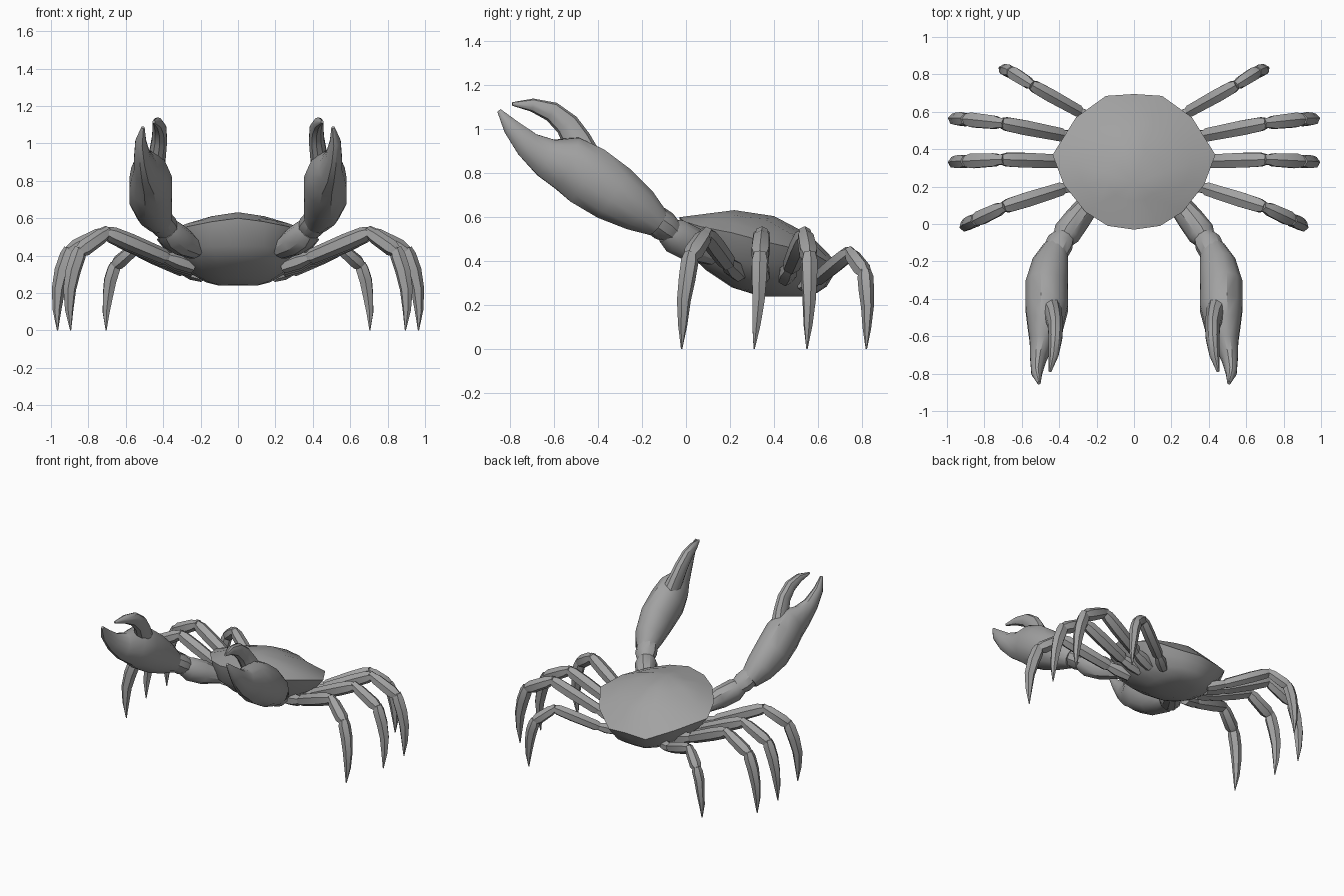
import bpy, bmesh, math
from mathutils import Vector

shell = bpy.data.materials.new("shell_grey")
shell.diffuse_color = (0.36, 0.36, 0.36, 1)


def finish(bm, name, angle, mirror=True):
    """Turn a bmesh into a shaded object, mirrored to the other side if asked."""
    bmesh.ops.recalc_face_normals(bm, faces=bm.faces)
    me = bpy.data.meshes.new(name)
    bm.to_mesh(me)
    bm.free()
    me.materials.append(shell)
    ob = bpy.data.objects.new(name, me)
    bpy.context.collection.objects.link(ob)
    if mirror:
        ob.modifiers.new("mirror", 'MIRROR')
    bpy.ops.object.select_all(action='DESELECT')
    ob.select_set(True)
    bpy.context.view_layer.objects.active = ob
    bpy.ops.object.shade_smooth_by_angle(angle=math.radians(angle))
    return ob


def bridge(bm, a, b):
    n = len(a)
    for i in range(n):
        bm.faces.new((a[i], a[(i + 1) % n], b[(i + 1) % n], b[i]))


def tube(bm, sections, ref, sides):
    """Loft ellipses: each section is (centre, radius along ref, radius across)."""
    pts = [Vector(s[0]) for s in sections]
    rings = []
    for k, (c, ru, rv) in enumerate(sections):
        t = (pts[min(k + 1, len(pts) - 1)] - pts[max(k - 1, 0)]).normalized()
        u = (ref - t * ref.dot(t)).normalized()
        v = t.cross(u)
        ring = []
        for i in range(sides):
            a = 2 * math.pi * (i + 0.5) / sides
            ring.append(bm.verts.new(pts[k] + u * ru * math.cos(a) + v * rv * math.sin(a)))
        if rings:
            bridge(bm, rings[-1], ring)
        rings.append(ring)
    bm.faces.new(rings[0])
    bm.faces.new(rings[-1])


def lerp(table, t):
    for (a, fa), (b, fb) in zip(table, table[1:]):
        if t <= b:
            return fa + (fb - fa) * max(0, (t - a) / (b - a))
    return table[-1][1]


# Carapace: height falls off along y and towards the sides
def top_z(x, y):
    return (lerp([(-0.03, 0.6), (0.22, 0.632), (0.4, 0.605), (0.59, 0.505), (0.695, 0.385)], y)
            - lerp([(0, 0), (0.2, 0.03), (0.37, 0.1), (0.44, 0.125)], abs(x)))


def full_ring(half):
    """Mirror a half outline running from the front centre to the back centre."""
    return half + [(-x, *r) for x, *r in half[-2:0:-1]]


rim = [(0, -0.03), (0.14, -0.01), (0.26, 0.065), (0.375, 0.21),
       (0.435, 0.37), (0.31, 0.57), (0.15, 0.685), (0, 0.695)]
layers = [[(x * f, 0.22 + (y - 0.22) * f, top_z(x * f, 0.22 + (y - 0.22) * f)) for x, y in rim]
          for f in (0.38, 0.72, 1)]
# Belly rings, shrinking down to the rounded underside
layers.append([(0, -0.005, 0.45), (0.14, 0.015, 0.45), (0.25, 0.09, 0.435), (0.335, 0.23, 0.41),
               (0.365, 0.38, 0.40), (0.275, 0.55, 0.37), (0.14, 0.66, 0.335), (0, 0.67, 0.335)])
layers.append([(0, 0.09, 0.36), (0.11, 0.11, 0.355), (0.2, 0.18, 0.335), (0.255, 0.29, 0.32),
               (0.265, 0.41, 0.31), (0.21, 0.54, 0.295), (0.11, 0.63, 0.285), (0, 0.64, 0.285)])
layers.append([(0, 0.21, 0.28), (0.07, 0.225, 0.277), (0.125, 0.27, 0.272), (0.165, 0.34, 0.262),
               (0.17, 0.43, 0.257), (0.14, 0.53, 0.255), (0.08, 0.59, 0.255), (0, 0.595, 0.255)])
layers.append([(0, 0.33, 0.243), (0.045, 0.335, 0.242), (0.08, 0.35, 0.24), (0.1, 0.39, 0.24),
               (0.105, 0.43, 0.24), (0.085, 0.49, 0.24), (0.05, 0.53, 0.24), (0, 0.54, 0.24)])
bm = bmesh.new()
rings = [[bm.verts.new(p) for p in full_ring(l)] for l in layers]
for a, b in zip(rings, rings[1:]):
    bridge(bm, a, b)
peak = bm.verts.new((0, 0.22, top_z(0, 0.22)))
for i in range(len(rings[0])):
    bm.faces.new((peak, rings[0][i], rings[0][(i + 1) % len(rings[0])]))
bm.faces.new(rings[-1])
finish(bm, "body", 40, mirror=False)

# Claws: arm, palm with fixed finger, movable finger
X = Vector((1, 0, 0))
bm = bmesh.new()
tube(bm, [((0.23, 0.12, 0.43), 0.06, 0.05), ((0.30, 0.03, 0.475), 0.07, 0.08),
          ((0.36, -0.05, 0.515), 0.075, 0.08), ((0.385, -0.09, 0.54), 0.055, 0.058)], X, 10)
tube(bm, [((0.37, -0.06, 0.53), 0.055, 0.055), ((0.395, -0.10, 0.56), 0.074, 0.07),
          ((0.42, -0.15, 0.595), 0.07, 0.068)], X, 10)
finish(bm, "claw_arm", 35)

bm = bmesh.new()
tube(bm, [((0.42, -0.13, 0.575), 0.068, 0.068), ((0.447, -0.215, 0.635), 0.1, 0.108),
          ((0.467, -0.33, 0.71), 0.117, 0.138), ((0.467, -0.45, 0.79), 0.117, 0.146),
          ((0.475, -0.54, 0.845), 0.1, 0.132), ((0.495, -0.635, 0.87), 0.066, 0.093),
          ((0.512, -0.72, 0.93), 0.045, 0.064), ((0.52, -0.795, 1.01), 0.03, 0.04),
          ((0.508, -0.85, 1.085), 0.009, 0.01)], X, 12)
finish(bm, "claw_palm", 35)

bm = bmesh.new()
tube(bm, [((0.445, -0.45, 0.87), 0.058, 0.065), ((0.43, -0.495, 0.945), 0.047, 0.066),
          ((0.42, -0.54, 1.02), 0.043, 0.056), ((0.42, -0.61, 1.08), 0.038, 0.046),
          ((0.43, -0.70, 1.11), 0.028, 0.03), ((0.45, -0.79, 1.115), 0.008, 0.008)], X, 10)
finish(bm, "claw_finger", 35)

# Walking legs: root, shoulder, knee, ankle, bow of the last segment, tip
legs = [
    [(0.24, 0.24, 0.34), (0.38, 0.19, 0.39), (0.70, 0.09, 0.525), (0.85, 0.02, 0.42), (0.90, -0.01, 0.22), (0.895, -0.02, 0)],
    [(0.24, 0.35, 0.33), (0.38, 0.335, 0.38), (0.71, 0.345, 0.525), (0.905, 0.335, 0.42), (0.96, 0.33, 0.22), (0.965, 0.31, 0)],
    [(0.24, 0.45, 0.32), (0.38, 0.475, 0.37), (0.71, 0.54, 0.525), (0.905, 0.56, 0.42), (0.96, 0.56, 0.22), (0.965, 0.55, 0)],
    [(0.19, 0.53, 0.29), (0.29, 0.60, 0.32), (0.55, 0.745, 0.44), (0.66, 0.815, 0.345), (0.695, 0.825, 0.19), (0.705, 0.82, 0)],
]
for n, pts in enumerate(legs, 1):
    root, hip, knee, ankle, bow, tip = map(Vector, pts)
    side = Vector((hip.y - knee.y, knee.x - hip.x, 0)).normalized()
    s = 1.0 if n == 4 else 1.12
    bm = bmesh.new()

    def limb(a, b, profile):
        tube(bm, [(a.lerp(b, f), r * s, r * s) for f, r in profile], side, 6)

    limb(root, hip, [(0, 0.032), (0.6, 0.038), (1, 0.027)])
    limb(hip, knee, [(-0.03, 0.025), (0.05, 0.037), (0.6, 0.041), (0.9, 0.038), (1, 0.027)])
    limb(knee, ankle, [(-0.08, 0.026), (0.08, 0.029), (0.18, 0.036), (0.8, 0.04), (1.0, 0.028)])
    tube(bm, [(ankle.lerp(bow, -0.1), 0.026 * s, 0.027 * s),
              (ankle.lerp(bow, 0.1), 0.036 * s, 0.038 * s),
              (ankle.lerp(bow, 0.5) + Vector((0.006, 0, 0)), 0.034 * s, 0.038 * s),
              (bow, 0.028 * s, 0.032 * s),
              (bow.lerp(tip, 0.5) + Vector((0.005, 0, 0)), 0.019 * s, 0.021 * s),
              (tip, 0.003, 0.003)], side, 6)
    finish(bm, "walking_leg_%d" % n, 30)
